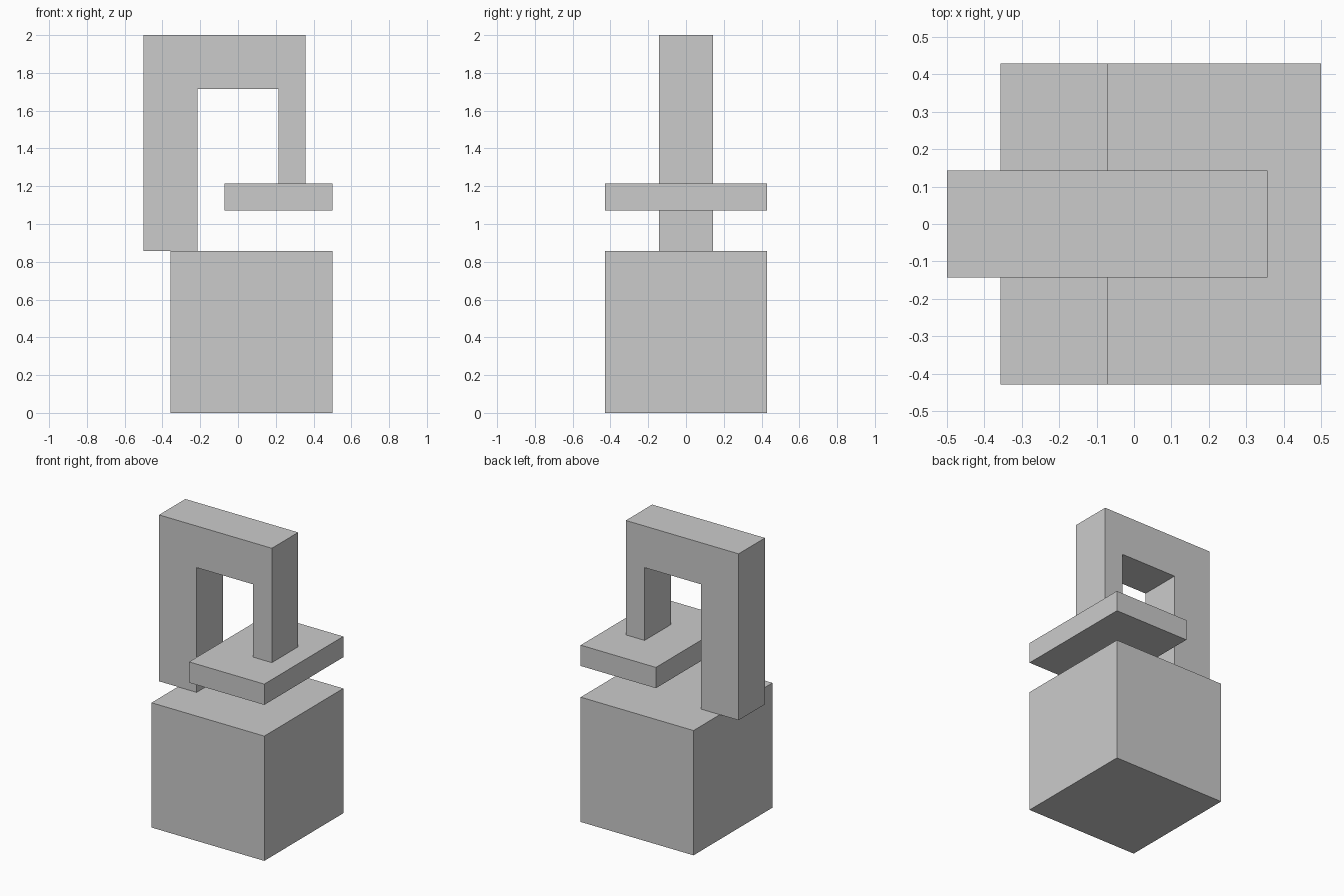
import bpy, bmesh

if "Cube" in bpy.data.objects:
    bpy.data.objects.remove(bpy.data.objects["Cube"])

U = 1 / 7  # modelling grid: the model is 14 units tall


def prism(name, profile, half_depth):
    """Extrude an x-z outline (in grid units) symmetrically along y."""
    bm = bmesh.new()
    face = bm.faces.new([bm.verts.new((x * U, -half_depth * U, z * U)) for x, z in profile])
    ext = bmesh.ops.extrude_face_region(bm, geom=[face])
    moved = [g for g in ext["geom"] if isinstance(g, bmesh.types.BMVert)]
    bmesh.ops.translate(bm, verts=moved, vec=(0, 2 * half_depth * U, 0))
    bmesh.ops.recalc_face_normals(bm, faces=bm.faces)
    mesh = bpy.data.meshes.new(name)
    bm.to_mesh(mesh)
    bm.free()
    obj = bpy.data.objects.new(name, mesh)
    bpy.context.collection.objects.link(obj)
    return obj


def box(name, x0, x1, z0, z1, half_depth):
    return prism(name, [(x0, z0), (x1, z0), (x1, z1), (x0, z1)], half_depth)


# Block base
box("base_block", -2.5, 3.5, 0, 6, 3)

# Hanging plate above the base
box("press_plate", -0.5, 3.5, 7.5, 8.5, 3)

# Hooked arm: thick post, top beam and thinner drop leg
prism("hooked_arm", [(-3.5, 6), (-1.5, 6), (-1.5, 12), (1.5, 12),
                     (1.5, 8.5), (2.5, 8.5), (2.5, 14), (-3.5, 14)], 1)
